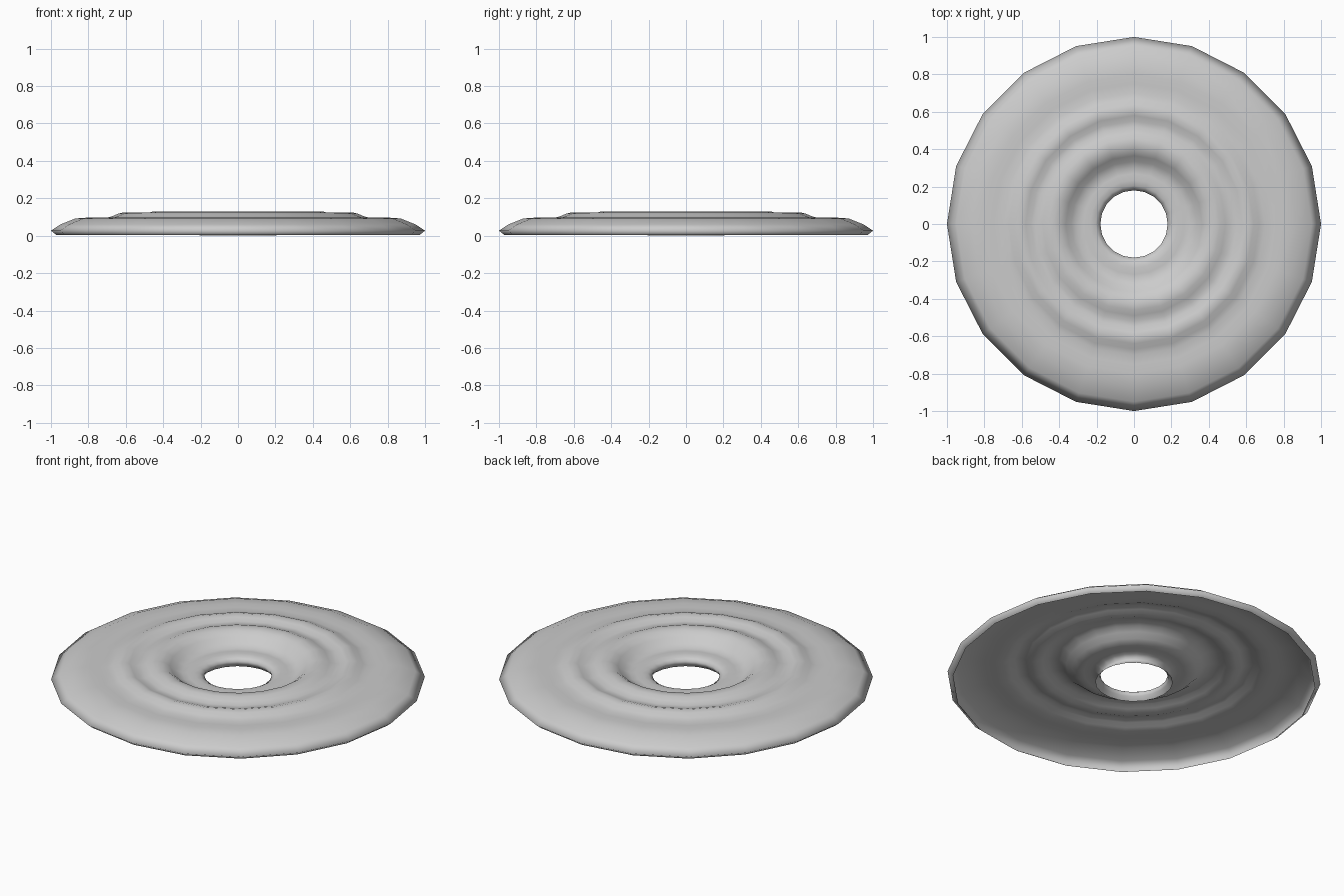
import bpy, bmesh, math

if "Cube" in bpy.data.objects:
    bpy.data.objects.remove(bpy.data.objects["Cube"])

SIDES = 20
# Sheet profile (radius, height): hole lip, ripples, then rim curled under
PROFILE = [(.208, 0), (.187, .02), (.18, .042), (.205, .057), (.235, .063),
           (.27, .061), (.30, .061), (.335, .076), (.365, .102), (.395, .123),
           (.43, .13), (.46, .128), (.49, .116), (.52, .106), (.55, .106),
           (.58, .117), (.61, .125), (.64, .118), (.67, .105), (.70, .096),
           (.75, .096), (.80, .097), (.87, .092), (.95, .06), (1.0, .027),
           (.97, .003)]

# Rippled disc: revolve the profile into a thin sheet
bm = bmesh.new()
rings = []
for r, z in PROFILE:
    ring = []
    for i in range(SIDES):
        a = 2 * math.pi * i / SIDES
        ring.append(bm.verts.new((r * math.cos(a), r * math.sin(a), z)))
    rings.append(ring)
for inner, outer in zip(rings, rings[1:]):
    for i in range(SIDES):
        j = (i + 1) % SIDES
        face = bm.faces.new((inner[i], outer[i], outer[j], inner[j]))
        face.smooth = True
mesh = bpy.data.meshes.new("rippled_disc")
bm.to_mesh(mesh)
bm.free()
disc = bpy.data.objects.new("rippled_disc", mesh)
bpy.context.collection.objects.link(disc)
